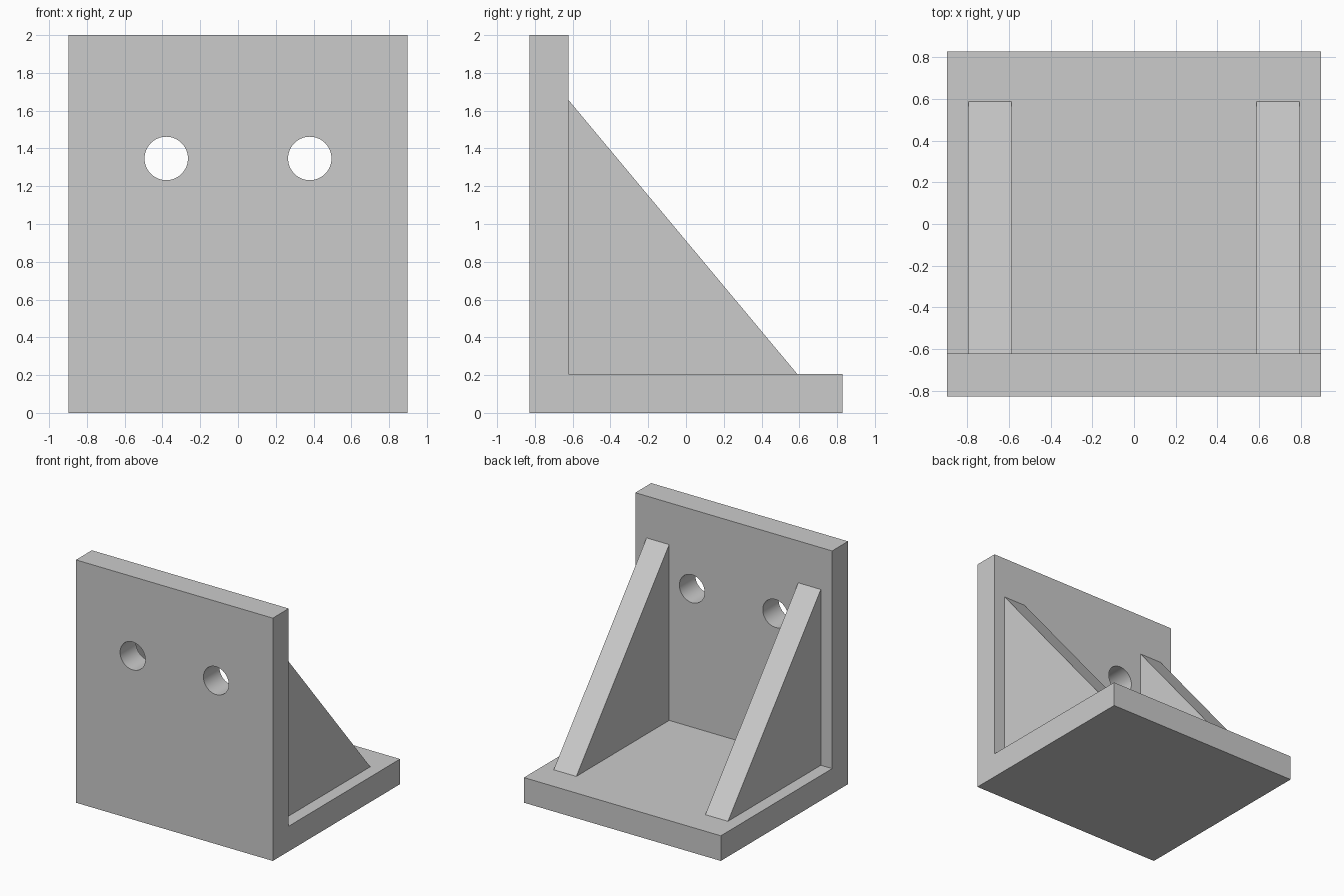
import bpy
import bmesh
from mathutils import Matrix

cube = bpy.data.objects.get("Cube")
if cube:
    bpy.data.objects.remove(cube, do_unlink=True)

HALF_W, HALF_D, HEIGHT = 0.897, 0.828, 2.0
PLATE = 0.207                       # plate and rib thickness
INNER_Y = -HALF_D + PLATE           # rear face of the upright plate

grey = bpy.data.materials.new("plain grey")
grey.use_nodes = True
colour = (0.6, 0.6, 0.6, 1.0)
grey.diffuse_color = colour
grey.node_tree.nodes["Principled BSDF"].inputs["Base Color"].default_value = colour


def finish(name, bm):
    bmesh.ops.recalc_face_normals(bm, faces=bm.faces)
    mesh = bpy.data.meshes.new(name)
    bm.to_mesh(mesh)
    bm.free()
    mesh.materials.append(grey)
    obj = bpy.data.objects.new(name, mesh)
    bpy.context.collection.objects.link(obj)
    return obj


def extrude_profile(name, profile, x0, x1):
    """Extrude a (y, z) outline along x."""
    bm = bmesh.new()
    face = bm.faces.new([bm.verts.new((x0, y, z)) for y, z in profile])
    moved = bmesh.ops.extrude_face_region(bm, geom=[face])["geom"]
    verts = [v for v in moved if isinstance(v, bmesh.types.BMVert)]
    bmesh.ops.translate(bm, verts=verts, vec=(x1 - x0, 0, 0))
    return finish(name, bm)


# L-shaped body: upright plate and base plate in one piece
bracket = extrude_profile("bracket_body", [
    (-HALF_D, 0), (HALF_D, 0), (HALF_D, PLATE),
    (INNER_Y, PLATE), (INNER_Y, HEIGHT), (-HALF_D, HEIGHT)], -HALF_W, HALF_W)

# Two bolt holes through the upright plate
bm = bmesh.new()
for side in (-1, 1):
    place = Matrix.Translation((side * 0.38, INNER_Y, 1.347)) @ Matrix.Rotation(1.570796, 4, 'X')
    bmesh.ops.create_cone(bm, cap_ends=True, segments=64, radius1=0.115,
                          radius2=0.115, depth=1, matrix=place)
cutter = finish("hole_cutter", bm)
cutter.hide_render = True
cut = bracket.modifiers.new("bolt_holes", 'BOOLEAN')
cut.operation = 'DIFFERENCE'
cut.solver = 'EXACT'
cut.object = cutter
bpy.context.view_layer.objects.active = bracket
bracket.select_set(True)
bpy.ops.object.modifier_apply(modifier=cut.name)
bpy.data.objects.remove(cutter, do_unlink=True)
bpy.ops.object.shade_smooth_by_angle(angle=0.5)

# Triangular ribs bracing both plates
rib_profile = [(INNER_Y, PLATE), (0.588, PLATE), (INNER_Y, 1.655)]
for name, side in (("left_rib", 1), ("right_rib", -1)):
    extrude_profile(name, rib_profile, side * 0.588, side * 0.794)
